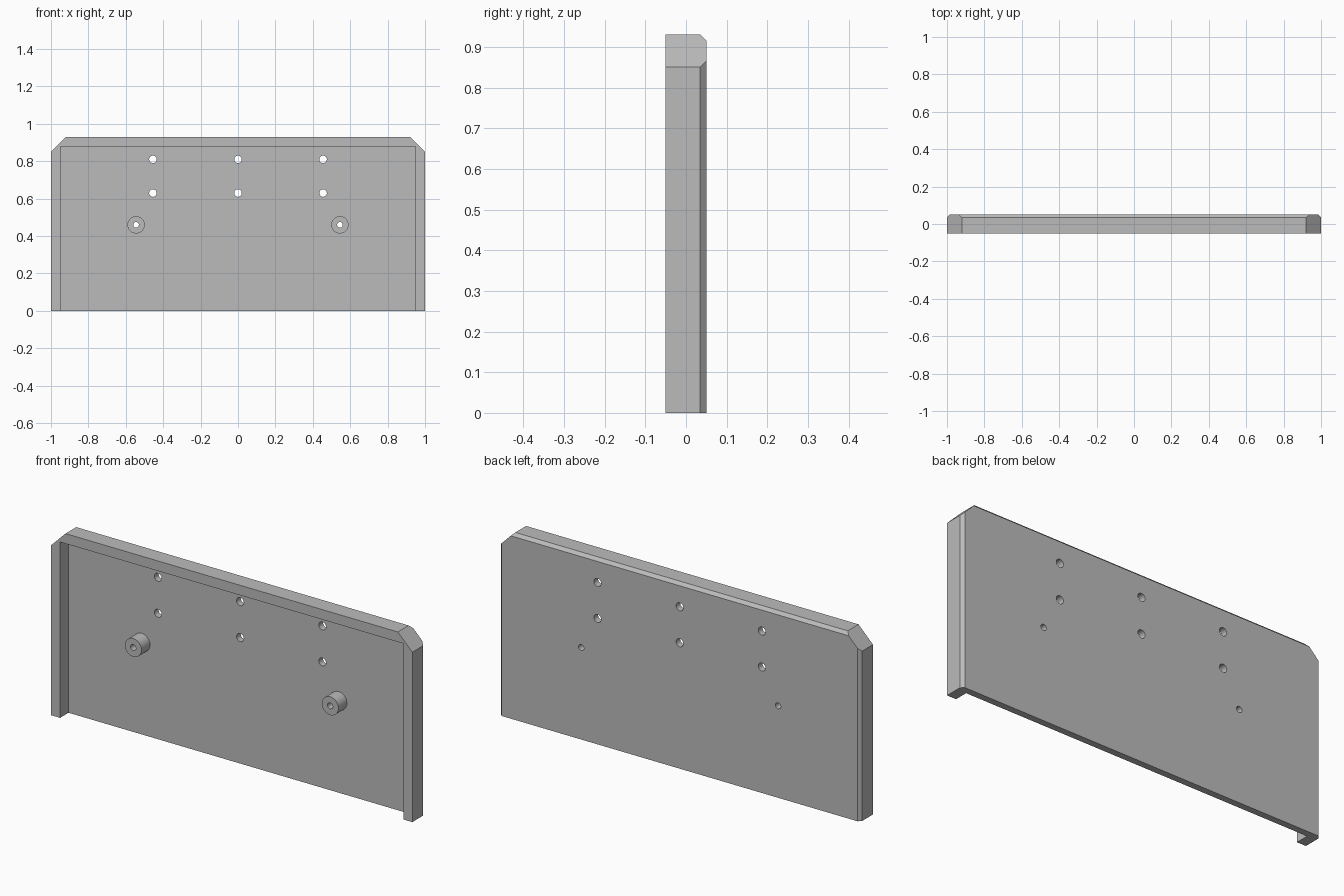
import bpy, bmesh, math
from mathutils import Matrix, Vector

cube = bpy.data.objects.get("Cube")
if cube:
    bpy.data.objects.remove(cube, do_unlink=True)

FRONT, BACK, BEVEL = -0.05, 0.05, 0.015
PLATE = 0.017          # inner face of the back plate

grey = bpy.data.materials.new("plain grey")
grey.use_nodes = True
grey.diffuse_color = (0.5, 0.5, 0.5, 1)
grey.node_tree.nodes["Principled BSDF"].inputs["Base Color"].default_value = (0.5, 0.5, 0.5, 1)


def make_object(name, bm):
    bmesh.ops.recalc_face_normals(bm, faces=bm.faces)
    mesh = bpy.data.meshes.new(name)
    bm.to_mesh(mesh)
    bm.free()
    mesh.materials.append(grey)
    obj = bpy.data.objects.new(name, mesh)
    bpy.context.collection.objects.link(obj)
    return obj


def add_box(bm, low, high):
    size = Vector(high) - Vector(low)
    middle = (Vector(high) + Vector(low)) / 2
    bmesh.ops.create_cube(bm, size=1, matrix=Matrix.Translation(middle) @ Matrix.Diagonal((*size, 1)))


def add_cylinder(bm, x, z, radius, y0, y1):
    place = Matrix.Translation((x, (y0 + y1) / 2, z)) @ Matrix.Rotation(math.pi / 2, 4, 'X')
    bmesh.ops.create_cone(bm, cap_ends=True, segments=40, radius1=radius, radius2=radius,
                          depth=y1 - y0, matrix=place)


def cut(obj, cutter):
    cutter.hide_render = True
    mod = obj.modifiers.new("cut", 'BOOLEAN')
    mod.operation, mod.solver, mod.object = 'DIFFERENCE', 'EXACT', cutter
    bpy.ops.object.select_all(action='DESELECT')
    bpy.context.view_layer.objects.active = obj
    obj.select_set(True)
    bpy.ops.object.modifier_apply(modifier=mod.name)


# Panel body: clipped top corners, back edges bevelled on the sides and top
outline = [(1, 0), (1, 0.85), (0.92, 0.93)]
inset = [(1 - BEVEL, 0), (1 - BEVEL, 0.85 + BEVEL), (0.92 + BEVEL, 0.93 - BEVEL)]
bm = bmesh.new()
rings = []
for half, y in ((outline, FRONT), (outline, BACK - BEVEL), (inset, BACK)):
    loop = half + [(-x, z) for x, z in reversed(half)]
    rings.append([bm.verts.new((x, y, z)) for x, z in loop])
for a, b in zip(rings, rings[1:]):
    for i in range(len(a)):
        j = (i + 1) % len(a)
        bm.faces.new((a[i], a[j], b[j], b[i]))
bm.faces.new(rings[0])
bm.faces.new(rings[-1])
panel = make_object("panel", bm)

# Hollow front, open at the bottom, leaving a rim on three sides
bm = bmesh.new()
add_box(bm, (-0.95, FRONT - 0.1, -0.1), (0.95, PLATE, 0.88))
cavity = make_object("cavity_cutter", bm)
cut(panel, cavity)

# Mounting bosses
bosses = []
for name, x in (("right_boss", -0.545), ("left_boss", 0.545)):
    bm = bmesh.new()
    add_cylinder(bm, x, 0.46, 0.046, FRONT, PLATE + 0.01)
    bosses.append(make_object(name, bm))

# Through holes: six in the plate and one in each boss
bm = bmesh.new()
for x in (-0.455, 0, 0.455):
    for z in (0.63, 0.81):
        add_cylinder(bm, x, z, 0.02, FRONT - 0.1, BACK + 0.1)
for x in (-0.545, 0.545):
    add_cylinder(bm, x, 0.46, 0.015, FRONT - 0.1, BACK + 0.1)
holes = make_object("hole_cutter", bm)

for obj in [panel] + bosses:
    cut(obj, holes)
    bpy.ops.object.shade_smooth_by_angle(angle=math.radians(25))

for cutter in (cavity, holes):
    bpy.data.objects.remove(cutter, do_unlink=True)
